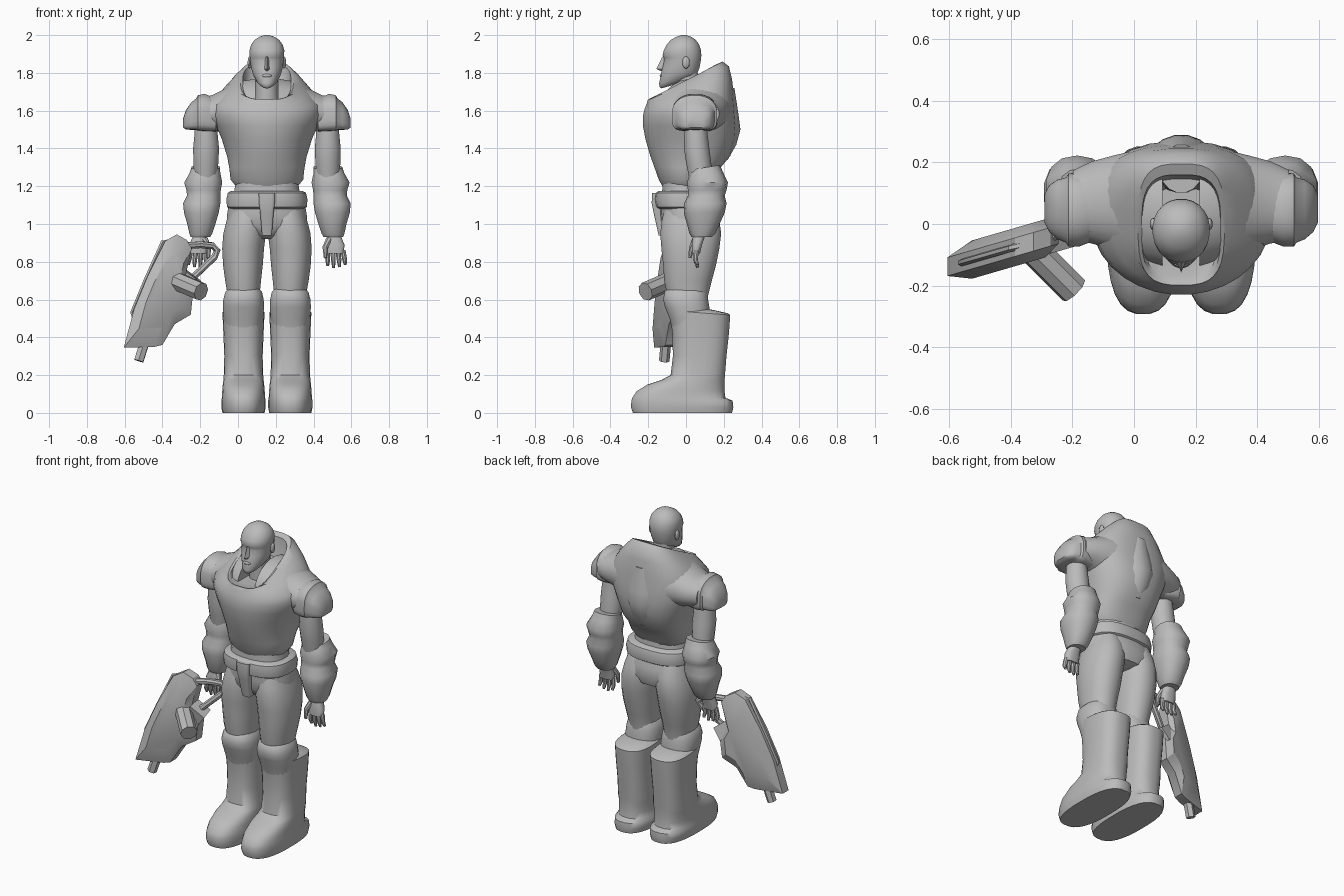
import bpy, bmesh, math
from mathutils import Vector

CX = 0.153  # the figure's own centre line
grey = bpy.data.materials.new("plain grey")
grey.diffuse_color = (0.5, 0.5, 0.5, 1)


def finish(name, bm, angle=40):
    bmesh.ops.recalc_face_normals(bm, faces=bm.faces)
    me = bpy.data.meshes.new(name)
    bm.to_mesh(me)
    bm.free()
    ob = bpy.data.objects.new(name, me)
    bpy.context.collection.objects.link(ob)
    me.materials.append(grey)
    bpy.ops.object.select_all(action='DESELECT')
    ob.select_set(True)
    bpy.context.view_layer.objects.active = ob
    bpy.ops.object.shade_smooth_by_angle(angle=math.radians(angle))
    return ob


def skin(name, rings, angle=40):
    """Bridge equal-length rings of points and cap both ends."""
    bm = bmesh.new()
    vs = [[bm.verts.new(p) for p in r] for r in rings]
    n = len(vs[0])
    for a, b in zip(vs, vs[1:]):
        for i in range(n):
            bm.faces.new((a[i], a[(i + 1) % n], b[(i + 1) % n], b[i]))
    bm.faces.new(vs[0][::-1])
    bm.faces.new(vs[-1])
    return finish(name, bm, angle)


def loft(name, specs, side=1, axis='z', p=2.4, n=20, angle=40, plow=None):
    """Each spec: position, centre a, half a, low b, high b, optional tilt along b.
    axis z: a = x offset, b = y.  axis x: a = y, b = z.
    p and plow give the squareness of the high and low halves."""
    rings = []
    for s in specs:
        pos, a, ha, b0, b1 = s[:5]
        tilt = s[5] if len(s) > 5 else 0
        ring = []
        for i in range(n):
            t = 2 * math.pi * (i + 0.5) / n
            c, d = math.cos(t), math.sin(t)
            q = p if d > 0 or plow is None else plow
            if len(s) > 6:
                q = s[6]
            u = math.copysign(abs(c) ** (2 / q), c)
            v = math.copysign(abs(d) ** (2 / q), d)
            A, B, P = a + ha * u, (b0 + b1) / 2 + (b1 - b0) / 2 * v, pos + tilt * v
            ring.append((CX + side * A, B, P) if axis == 'z' else (CX + side * P, A, B))
        rings.append(ring)
    return skin(name, rings, angle)


def tube(name, pts, radii, n=8):
    """Round or square bar along a path of world points."""
    pts = [Vector(q) for q in pts]
    rings = []
    for i, q in enumerate(pts):
        d = (pts[min(i + 1, len(pts) - 1)] - pts[max(i - 1, 0)]).normalized()
        u = d.cross(Vector((0.1, 1, 0.05))).normalized()
        v = d.cross(u)
        r = radii[min(i, len(radii) - 1)]
        rings.append([q + r * (math.cos(t) * u + math.sin(t) * v)
                      for t in (2 * math.pi * (k + .5) / n for k in range(n))])
    return skin(name, rings)


def ball(name, c, r):
    bm = bmesh.new()
    bmesh.ops.create_uvsphere(bm, u_segments=12, v_segments=8, radius=1)
    for v in bm.verts:
        v.co = Vector((c[i] + v.co[i] * r[i] for i in range(3)))
    return finish(name, bm)


# Head and neck
loft("neck", [(1.60, 0, .07, -.06, .09), (1.70, 0, .06, -.06, .075), (1.80, 0, .06, -.06, .065)], p=2)
loft("head", [(1.728, 0, .022, -.130, -.06, .01), (1.735, 0, .036, -.140, -.03, .01),
              (1.755, 0, .055, -.143, .01, .01), (1.785, 0, .072, -.134, .055),
              (1.80, 0, .077, -.132, .062), (1.83, 0, .085, -.124, .073),
              (1.865, 0, .089, -.116, .079), (1.88, 0, .091, -.118, .081),
              (1.894, 0, .092, -.125, .082), (1.92, 0, .093, -.118, .080),
              (1.95, 0, .084, -.103, .070), (1.975, 0, .065, -.080, .052),
              (1.992, 0, .038, -.050, .026), (2.0, 0, .012, -.025, 0)], p=2.15, n=24, angle=60)
skin("nose", [[(CX - .008, -.112, 1.89), (CX + .008, -.112, 1.89), (CX, -.126, 1.885)],
              [(CX - .018, -.115, 1.818), (CX + .018, -.115, 1.818), (CX, -.157, 1.822)],
              [(CX - .010, -.115, 1.808), (CX + .010, -.115, 1.808), (CX, -.138, 1.811)]])
ball("lips", (CX, -.129, 1.785), (.026, .010, .010))
for s in (-1, 1):
    ball("ear", (CX + s * .091, .0, 1.855), (.011, .02, .032))

# Chest armour: flat-fronted with slanting sides, broad back, sloping hollow collar
loft("chest_armour", [
    (1.20, 0, .165, -.125, .13), (1.235, 0, .193, -.145, .15), (1.30, 0, .200, -.168, .185),
    (1.36, 0, .212, -.190, .235), (1.45, 0, .240, -.216, .262), (1.52, 0, .270, -.229, .268),
    (1.58, 0, .292, -.230, .262, .01), (1.64, 0, .285, -.220, .255, .03),
    (1.70, 0, .232, -.210, .245, .065), (1.745, 0, .178, -.204, .228, .09),
    (1.76, 0, .140, -.198, .195, .10, 3.2), (1.75, 0, .128, -.188, .16, .095, 3.2),
    (1.69, 0, .122, -.170, .150, .04, 3.2), (1.65, 0, .112, -.13, .12)], p=2.6, plow=2.0, n=32)
# Rounded swelling down the middle of the back
loft("back_ridge", [(1.34, 0, .06, .10, .222), (1.42, 0, .09, .10, .268), (1.50, 0, .11, .10, .29),
                    (1.57, 0, .11, .10, .281), (1.72, 0, .07, .10, .258)], p=2, n=16)

# Belt, hips and front flap
loft("belt", [(1.08, 0, .198, -.14, .16), (1.09, 0, .212, -.158, .175), (1.13, 0, .216, -.165, .18),
              (1.165, 0, .208, -.16, .17), (1.175, 0, .19, -.145, .155)], p=2.6, n=28)
loft("waist", [(1.10, 0, .185, -.13, .14), (1.24, 0, .165, -.125, .13)])
loft("hips", [(.92, 0, .07, -.06, .11), (.94, 0, .15, -.10, .165), (.99, 0, .215, -.128, .182),
              (1.05, 0, .212, -.136, .176), (1.13, 0, .198, -.135, .15)], n=28)
loft("front_flap", [(.94, 0, .026, -.145, -.09), (1.06, 0, .036, -.172, -.10), (1.11, 0, .042, -.182, -.10),
                    (1.165, 0, .044, -.180, -.10)], p=6, n=16)

for s in (-1, 1):
    # Shoulder yoke and stepped shoulder plate
    loft("shoulder_yoke", [(.06, .05, .195, 1.42, 1.77), (.15, .06, .180, 1.45, 1.755),
                           (.22, .068, .155, 1.48, 1.718), (.29, .07, .134, 1.495, 1.683),
                           (.35, .06, .115, 1.50, 1.67)], s, 'x', 2.1, 24)
    loft("shoulder_plate", [(.27, .05, .10, 1.49, 1.665), (.33, .047, .120, 1.492, 1.690),
                            (.365, .045, .119, 1.495, 1.682), (.373, .045, .106, 1.498, 1.666),
                            (.40, .047, .097, 1.498, 1.645), (.428, .05, .076, 1.50, 1.605),
                            (.443, .05, .045, 1.51, 1.56)], s, 'x', 2.2, 24, plow=5)
    # Arms and bulky gauntlets
    loft("upper_arm", [(1.22, .325, .06, .02, .14), (1.32, .323, .067, .0, .135), (1.40, .322, .07, -.012, .125),
                       (1.48, .322, .062, -.01, .115), (1.56, .32, .06, -.01, .11)], s, p=2, n=16)
    loft("gauntlet", [(.93, .352, .052, .03, .135), (.95, .35, .062, .018, .155), (1.0, .347, .076, .005, .178),
                      (1.06, .347, .094, -.012, .205), (1.11, .345, .101, -.01, .215),
                      (1.15, .335, .090, .010, .205), (1.18, .335, .093, .010, .215),
                      (1.22, .337, .103, .005, .222), (1.27, .328, .083, .02, .198),
                      (1.30, .323, .077, .028, .18, .012)], s, p=2.3, n=14, angle=45)
    # Hands
    loft("palm", [(.845, .362, .046, .032, .075), (.89, .362, .05, .03, .085), (.93, .357, .038, .035, .10),
                  (.97, .352, .035, .04, .11)], s, p=2.6, n=12)
    for k in range(4):
        x = CX + s * (.322 + .027 * k)
        tip = .765 + .012 * abs(k - 1.3)
        tube("finger", [(x, .055, .86), (x + s * .003 * k, .05, .81), (x + s * .004 * k, .062, tip)],
             [.014, .013, .008])
    x = CX + s * .32
    tube("thumb", [(x + s * .01, .05, .92), (x - s * .012, .03, .875), (x - s * .01, .02, .82)], [.018, .015, .009])
    # Legs
    loft("thigh", [(.50, .122, .08, -.08, .11), (.62, .123, .085, -.10, .118), (.70, .126, .096, -.117, .138),
                   (.78, .127, .106, -.122, .16), (.87, .126, .112, -.132, .178), (.95, .118, .114, -.138, .188),
                   (1.02, .11, .104, -.13, .178), (1.09, .105, .088, -.11, .15)], s, p=2.2)
    loft("knee_guard", [(.42, .124, .09, -.07, .12), (.50, .124, .105, -.088, .125), (.56, .124, .110, -.113, .125),
                        (.60, .124, .108, -.122, .118), (.64, .123, .098, -.115, .112),
                        (.66, .122, .08, -.095, .10)], s)
    # Tall boot, closed around the calf, on a long foot
    loft("boot", [(0, .124, .112, -.282, .245), (.03, .124, .118, -.293, .252), (.065, .124, .118, -.29, .248),
                  (.08, .124, .115, -.285, .21), (.115, .124, .113, -.262, .205), (.15, .124, .110, -.205, .205),
                  (.175, .124, .107, -.13, .205), (.20, .124, .105, -.082, .207), (.30, .124, .102, -.07, .215),
                  (.42, .124, .107, -.073, .228), (.53, .124, .112, -.088, .235, -.012),
                  (.54, .124, .100, -.075, .22, -.012), (.55, .124, .08, -.07, .12)], s, p=2.6, n=28, angle=50)

# Large carried gun: outline in x-z, plane skewed so the muzzle swings forward
outline = [(-.325, .945), (-.27, .915), (-.245, .87), (-.275, .74), (-.235, .66), (-.25, .52), (-.335, .47),
           (-.40, .36), (-.44, .35), (-.605, .345), (-.55, .55), (-.48, .72), (-.385, .91)]


def skew(x):
    return -.05 + .29 * (x + .30)


mid = Vector((sum(q[0] for q in outline), sum(q[1] for q in outline))) / len(outline)
rings = []
for dy, k in ((-.062, .66), (-.03, 1), (.03, 1), (.062, .66)):
    pts = [mid + (Vector(q) - mid) * k for q in outline]
    rings.append([(q.x, skew(q.x) + dy, q.y) for q in pts])
skin("gun_body", rings, 30)


def gun_bar(name, pts, r, n=8, off=0):
    tube(name, [(x, skew(x) + off, z) for x, z in pts], [r], n)


gun_bar("gun_muzzle", [(-.48, .42), (-.525, .275)], .028, 6)
gun_bar("gun_side_rail", [(-.36, .91), (-.398, .905), (-.49, .70), (-.560, .53), (-.55, .50)], .012, 6)
gun_bar("gun_rear_block", [(-.30, .72), (-.22, .66)], .06, 4)
tube("gun_front_grip", [(-.33, -.08, .70), (-.195, -.215, .642)], [.05], 8)
tube("gun_handle", [(-.27, -.04, .885), (-.20, -.01, .89), (-.135, .02, .885), (-.11, .03, .86),
                    (-.125, .02, .825), (-.235, -.03, .72)], [.019])
